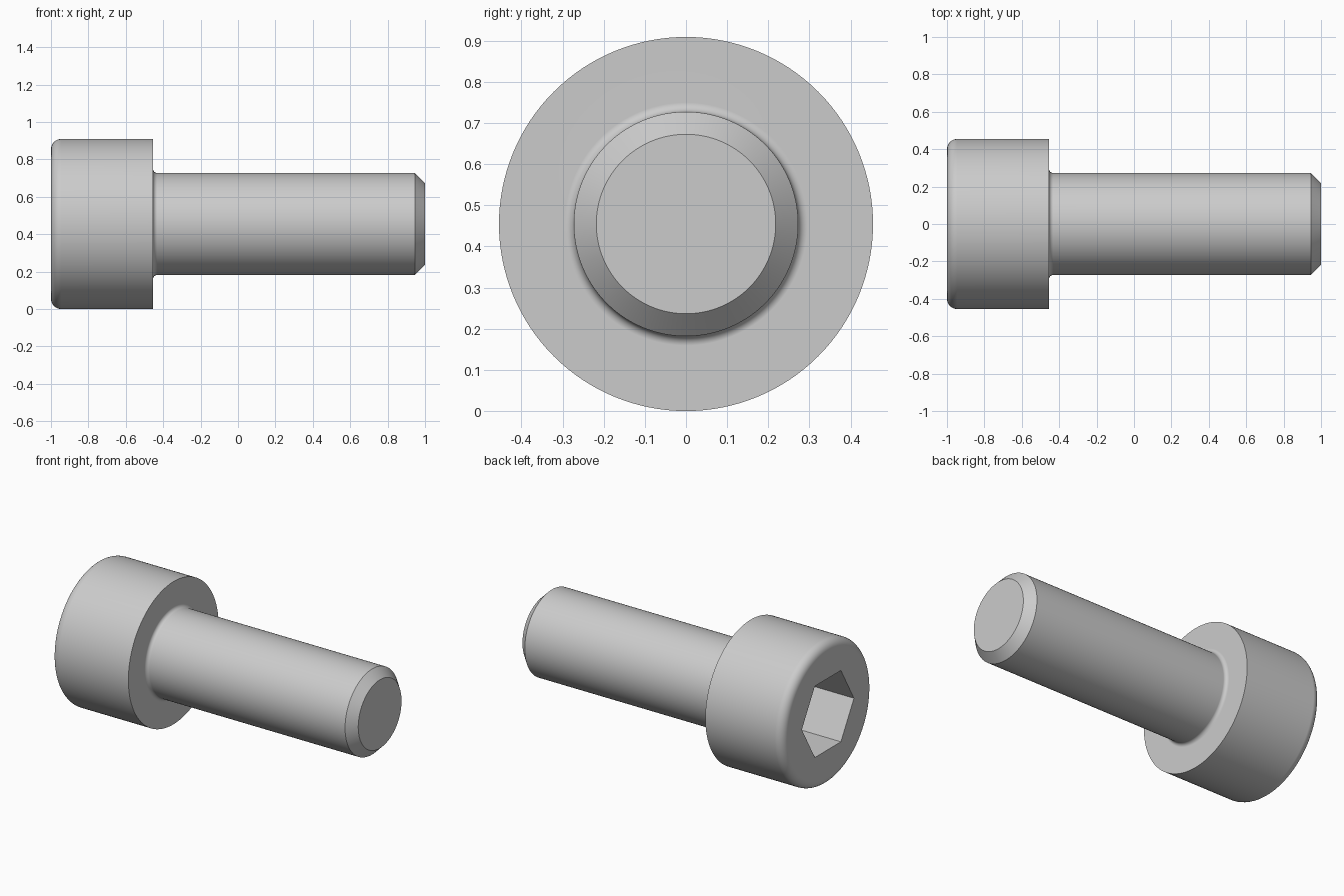
import bpy
import bmesh
from math import cos, sin, pi, radians
from mathutils import Matrix, Vector

HEAD_R, SHANK_R, TIP_R = 0.4545, 0.2727, 0.218
HEAD_BACK, CHAMFER_X = -0.4545, 0.9455
HEAD_ROUND, NECK_ROUND = 0.0545, 0.0227
HEX_R, HEX_DEPTH = 0.2624, 0.3
SEGMENTS = 128

cube = bpy.data.objects.get("Cube")
if cube:
    bpy.data.objects.remove(cube, do_unlink=True)

steel = bpy.data.materials.new("steel_grey")
steel.use_nodes = True
colour = (0.6, 0.6, 0.6, 1)
steel.diffuse_color = colour
steel.node_tree.nodes["Principled BSDF"].inputs["Base Color"].default_value = colour


def arc(cx, cr, radius, start, end, steps):
    """Profile points (x, radius) along an arc, angles in degrees."""
    angles = [radians(start + (end - start) * i / steps) for i in range(steps + 1)]
    return [(cx + radius * cos(a), cr + radius * sin(a)) for a in angles]


def make_object(name, bm):
    bmesh.ops.recalc_face_normals(bm, faces=bm.faces)
    mesh = bpy.data.meshes.new(name)
    bm.to_mesh(mesh)
    bm.free()
    mesh.materials.append(steel)
    obj = bpy.data.objects.new(name, mesh)
    bpy.context.collection.objects.link(obj)
    obj.location.z = HEAD_R
    return obj


# Turned body: rounded head, filleted neck, shank and chamfered tip
profile = arc(-1 + HEAD_ROUND, HEAD_R - HEAD_ROUND, HEAD_ROUND, 180, 90, 8)
profile.append((HEAD_BACK, HEAD_R))
profile += arc(HEAD_BACK + NECK_ROUND, SHANK_R + NECK_ROUND, NECK_ROUND, 180, 270, 6)
profile += [(CHAMFER_X, SHANK_R), (1, TIP_R)]

bm = bmesh.new()
rings = []
for x, r in profile:
    rings.append([bm.verts.new((x, r * cos(2 * pi * i / SEGMENTS), r * sin(2 * pi * i / SEGMENTS)))
                  for i in range(SEGMENTS)])
for a, b in zip(rings, rings[1:]):
    for i in range(SEGMENTS):
        j = (i + 1) % SEGMENTS
        bm.faces.new((a[i], a[j], b[j], b[i]))
bm.faces.new(rings[0])
bm.faces.new(rings[-1])
screw = make_object("socket_head_screw", bm)

# Hexagonal socket cutter, corners pointing along y
bm = bmesh.new()
overshoot = 0.1
bmesh.ops.create_cone(bm, cap_ends=True, segments=6, radius1=HEX_R, radius2=HEX_R,
                      depth=HEX_DEPTH + overshoot)
corner = max(bm.verts, key=lambda v: v.co.x).co
turn = Vector((corner.x, corner.y)).angle_signed(Vector((0, 1)))
bm.transform(Matrix.Rotation(-turn, 4, "Z"))
bm.transform(Matrix.Rotation(pi / 2, 4, "Y"))
bm.transform(Matrix.Translation((-1 + (HEX_DEPTH - overshoot) / 2, 0, 0)))
cutter = make_object("hex_socket_cutter", bm)
cutter.hide_render = True

# Cut the socket and discard the cutter
cut = screw.modifiers.new("hex_socket", "BOOLEAN")
cut.object = cutter
cut.operation = "DIFFERENCE"
cut.solver = "EXACT"
bpy.ops.object.select_all(action="DESELECT")
bpy.context.view_layer.objects.active = screw
screw.select_set(True)
bpy.ops.object.modifier_apply(modifier=cut.name)
bpy.data.objects.remove(cutter, do_unlink=True)

# Smooth shading with crisp edges and flat end faces
bpy.ops.object.shade_smooth_by_angle(angle=radians(30))
weighted = screw.modifiers.new("weighted_normals", "WEIGHTED_NORMAL")
weighted.keep_sharp = True
